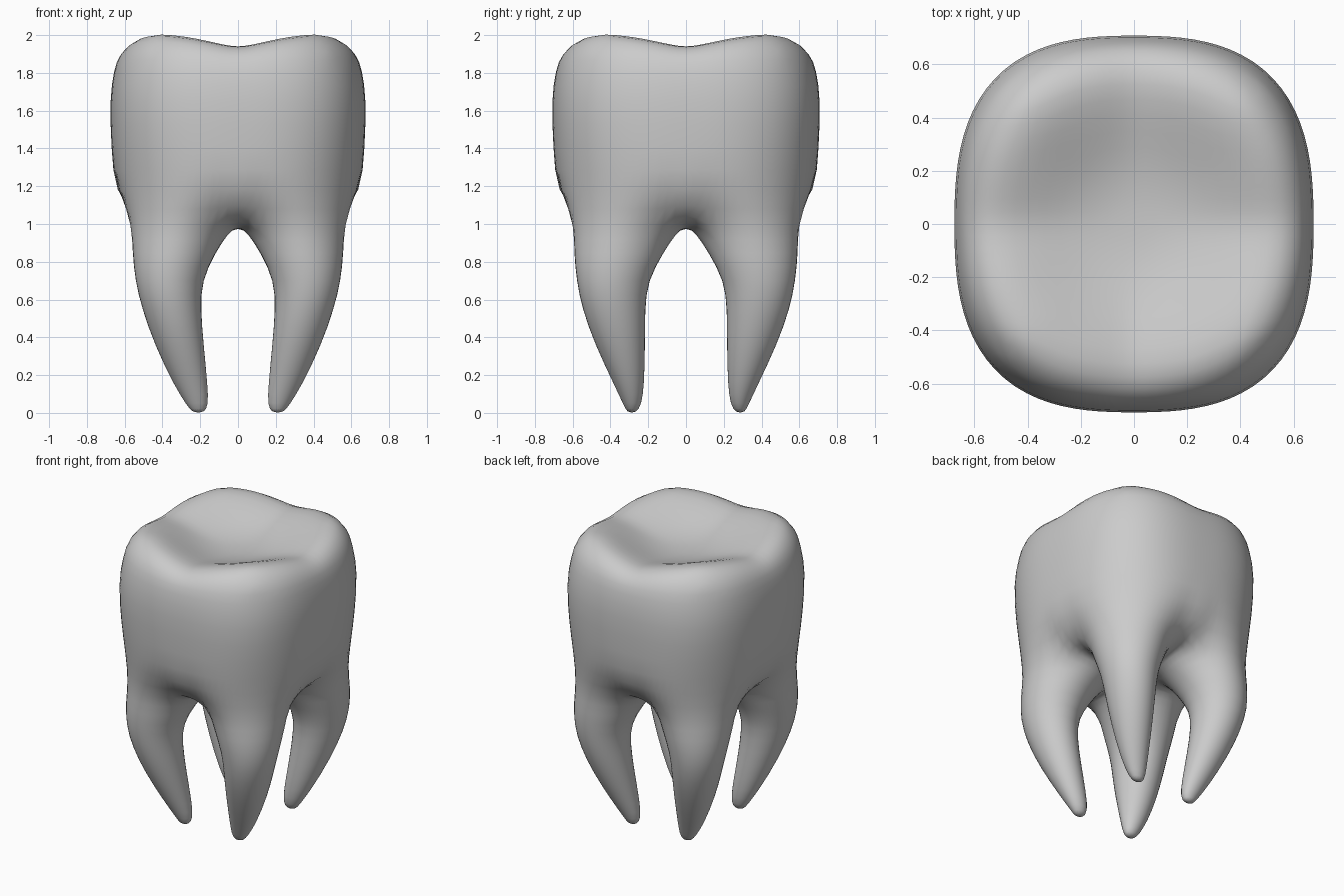
import bpy, bmesh, math

if "Cube" in bpy.data.objects:
    bpy.data.objects.remove(bpy.data.objects["Cube"])

N = 6  # grid runs from -N to N in both directions


def rounded(u, v, n):
    """Map a point of the unit square onto a filled superellipse direction."""
    m = max(abs(u), abs(v))
    if m == 0:
        return 0.0, 0.0
    x, y = math.tan(u / m * math.pi / 4), math.tan(v / m * math.pi / 4)
    k = (abs(x) ** n + abs(y) ** n) ** (1 / n)
    return x / k, y / k


def in_box(a, b, box, n=2.0):
    """Root section: block index 1..N mapped to a rounded section in a box."""
    xi, xo, yi, yo = box
    h = (N - 1) / 2
    x, y = rounded((a - 1) / h - 1, (b - 1) / h - 1, n)
    return (xi + xo) / 2 + x * (xo - xi) / 2, (yi + yo) / 2 + y * (yo - yi) / 2


def perimeter(lo, hi):
    r = range(lo, hi)
    return ([(i, lo) for i in r] + [(hi, j) for j in r] +
            [(i, hi) for i in range(hi, lo, -1)] + [(lo, j) for j in range(hi, lo, -1)])


bm = bmesh.new()


def bridge(r0, r1):
    for k in range(len(r0)):
        q = (k + 1) % len(r0)
        bm.faces.new((r0[k], r0[q], r1[q], r1[k]))


span = range(-N, N + 1)
sgn = lambda t: (t > 0) - (t < 0)

# chewing surface: four corner cusps around a basin
radius = [0, .17, .35, .53, .71, .88, 1]
height = [1.85, 1.853, 1.868, 1.898, 1.93, 1.943, 1.895]
cusp = [0, 0, .015, .04, .066, .07, .03]
top = {}
for i in span:
    for j in span:
        m = max(abs(i), abs(j))
        t = min(abs(i), abs(j)) / m if m else 0
        c = math.sin(t * math.pi / 2) ** 1.3
        x, y = rounded(i, j, 2.75)
        top[i, j] = bm.verts.new((x * radius[m] * .63, y * radius[m] * .66,
                                  height[m] + cusp[m] * c))

# underside: root blocks left open, arched strips between them
under = {}
for i in span:
    for j in span:
        a, b = max(abs(i), 1), max(abs(j), 1)
        if 1 < a < N and 1 < b < N:
            continue
        x, y = in_box(a, b, (.05, .567, .05, .597), 1.85)
        if i == 0 and b == N:
            y += .07
        if j == 0 and a == N:
            x += .07
        z = .935 + .055 * (i == 0) + .055 * (j == 0) + .05 * (max(a, b) / N) ** 3
        under[i, j] = bm.verts.new((x * sgn(i), y * sgn(j), z))

for i in range(-N, N):
    for j in range(-N, N):
        quad = [(i, j), (i + 1, j), (i + 1, j + 1), (i, j + 1)]
        bm.faces.new([top[q] for q in quad])
        if i in (-1, 0) or j in (-1, 0):
            bm.faces.new([under[q] for q in quad])

# crown wall: z, half width, half depth, squareness
ring = perimeter(-N, N)
last = [under[p] for p in ring]
for z, hx, hy, n in [(1.17, .655, .689, 2.5), (1.4, .67, .702, 2.7),
                     (1.66, .681, .714, 2.75), (1.82, .656, .689, 2.75)]:
    new = []
    for p in ring:
        x, y = rounded(*p, n)
        new.append(bm.verts.new((x * hx, y * hy, z)))
    bridge(last, new)
    last = new
bridge(last, [top[p] for p in ring])

# four tapering roots: z, then inner/outer x and inner/outer y
sections = [(.85, .115, .562, .115, .597), (.70, .19, .547, .20, .582),
            (.55, .195, .51, .215, .552), (.36, .18, .443, .215, .483),
            (.15, .16, .342, .22, .382), (.04, .155, .272, .235, .33),
            (.0, .18, .24, .265, .31)]
block = perimeter(1, N)
for sx in (-1, 1):
    for sy in (-1, 1):
        last = [under[a * sx, b * sy] for a, b in block]
        for z, *box in sections:
            new = []
            for a, b in block:
                x, y = in_box(a, b, box)
                new.append(bm.verts.new((x * sx, y * sy, z)))
            bridge(last, new)
            last = new
        bm.faces.new(last)

bmesh.ops.recalc_face_normals(bm, faces=bm.faces)
mesh = bpy.data.meshes.new("molar_tooth")
bm.to_mesh(mesh)
bm.free()
tooth = bpy.data.objects.new("molar_tooth", mesh)
bpy.context.collection.objects.link(tooth)
for poly in mesh.polygons:
    poly.use_smooth = True
sub = tooth.modifiers.new("smooth_surface", 'SUBSURF')
sub.levels = sub.render_levels = 1
